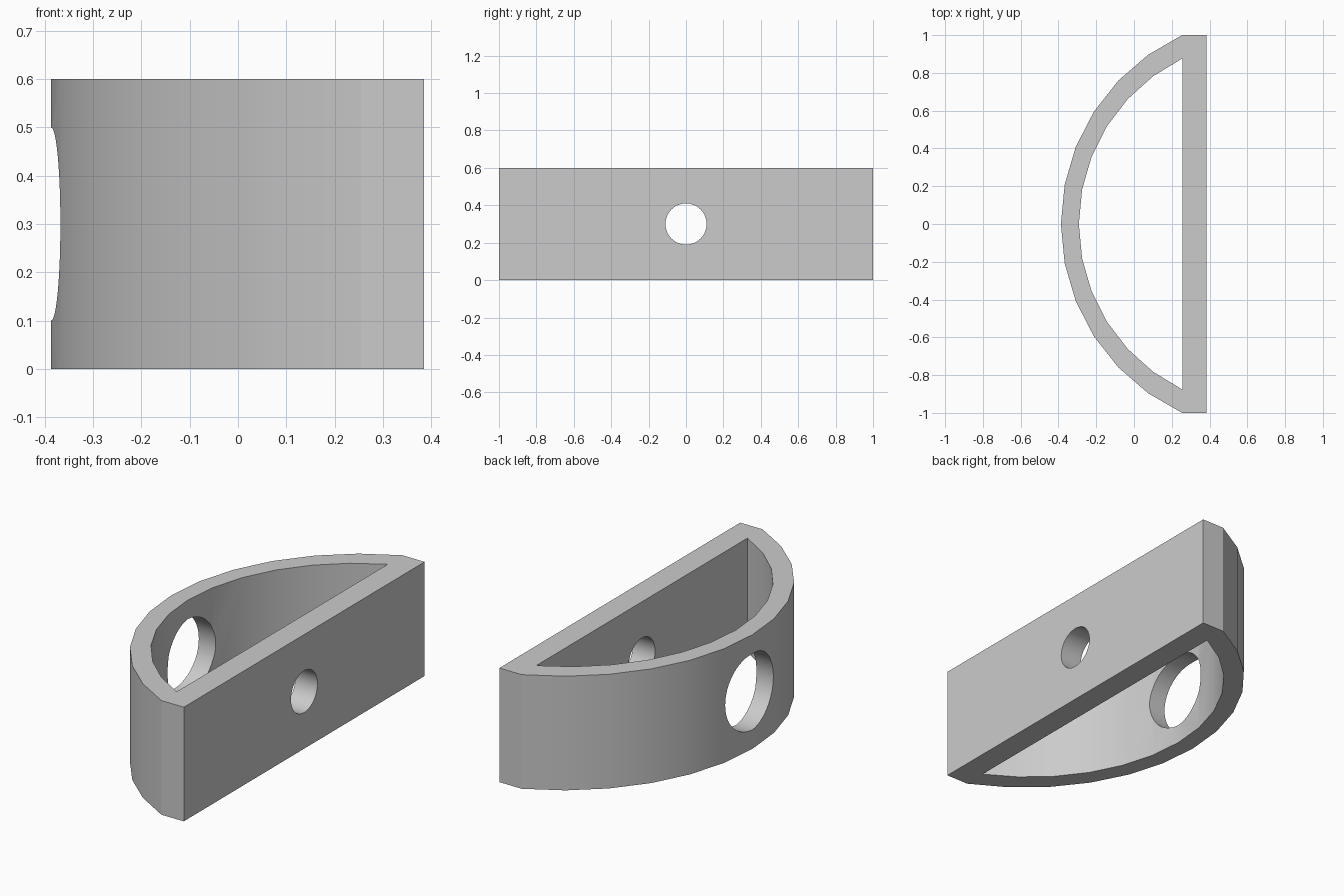
import bpy
import bmesh
from math import sin, cos, asin, pi, radians
from mathutils import Matrix

cube = bpy.data.objects.get("Cube")
if cube:
    bpy.data.objects.remove(cube)

HEIGHT = 0.6
BACK_X = 0.385

grey = bpy.data.materials.new("grey")
grey.use_nodes = True
colour = (0.6, 0.6, 0.6, 1)
grey.diffuse_color = colour
grey.node_tree.nodes["Principled BSDF"].inputs["Base Color"].default_value = colour


def arc(centre, radius, half_width, steps=12):
    """Points of a bow that bulges towards -x, from -y to +y."""
    half = asin(half_width / radius)
    angles = [half * (2 * i / steps - 1) for i in range(steps + 1)]
    return [(centre - radius * cos(a), radius * sin(a)) for a in angles]


def add_object(name, bm):
    bmesh.ops.recalc_face_normals(bm, faces=bm.faces)
    mesh = bpy.data.meshes.new(name)
    bm.to_mesh(mesh)
    bm.free()
    mesh.materials.append(grey)
    obj = bpy.data.objects.new(name, mesh)
    bpy.context.collection.objects.link(obj)
    return obj


def hole_cutter(name, x, radius):
    bm = bmesh.new()
    turn = Matrix.Translation((x, 0, HEIGHT / 2)) @ Matrix.Rotation(pi / 2, 4, "Y")
    bmesh.ops.create_cone(bm, cap_ends=True, segments=48, radius1=radius,
                          radius2=radius, depth=0.3, matrix=turn)
    obj = add_object(name, bm)
    obj.hide_render = True
    return obj


# Bow-shaped frame: outer and inner outlines joined into a hollow wall
outer = [(BACK_X, -1)] + arc(0.713, 1.1, 1) + [(BACK_X, 1)]
inner = arc(0.683, 0.975, 0.877)
inner = [inner[0]] + inner + [inner[-1]]
bm = bmesh.new()
rings = [[bm.verts.new((x, y, z)) for x, y in outline]
         for outline in (outer, inner) for z in (0, HEIGHT)]
out_low, out_top, in_low, in_top = rings
count = len(outer)
for a, b in ((out_low, out_top), (out_top, in_top), (in_top, in_low), (in_low, out_low)):
    for i in range(count):
        j = (i + 1) % count
        bm.faces.new((a[i], a[j], b[j], b[i]))
bmesh.ops.remove_doubles(bm, verts=bm.verts, dist=0.0001)
frame = add_object("bow_frame", bm)

# Small hole through the flat plate, large hole through the bow
for cutter in (hole_cutter("plate_hole_cutter", 0.32, 0.11),
               hole_cutter("bow_hole_cutter", -0.33, 0.2)):
    mod = frame.modifiers.new(cutter.name, "BOOLEAN")
    mod.operation = "DIFFERENCE"
    mod.solver = "EXACT"
    mod.object = cutter
    bpy.context.view_layer.objects.active = frame
    bpy.ops.object.modifier_apply(modifier=mod.name)
    bpy.data.objects.remove(cutter)

bpy.ops.object.select_all(action="DESELECT")
frame.select_set(True)
bpy.context.view_layer.objects.active = frame
bpy.ops.object.shade_smooth_by_angle(angle=radians(30))
